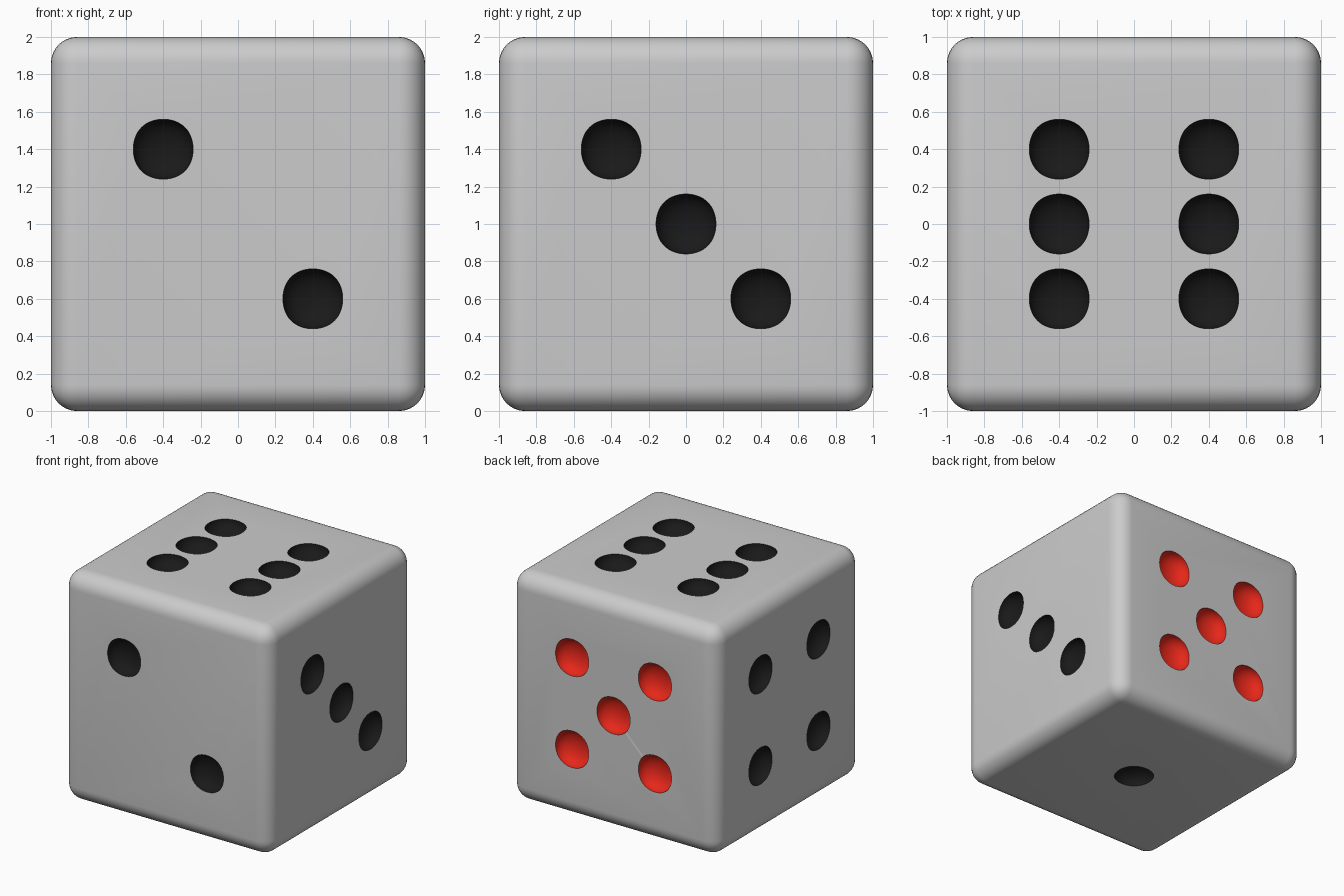
import bpy, bmesh
from mathutils import Matrix, Vector

if "Cube" in bpy.data.objects:
    bpy.data.objects.remove(bpy.data.objects["Cube"])

PITCH, RADIUS, DEPTH = 0.4, 0.16, 0.11
FIT = 1 / 0.8395  # a subdivided cube shrinks by this factor


def material(name, color):
    m = bpy.data.materials.new(name)
    m.diffuse_color = color
    m.use_nodes = True
    m.node_tree.nodes["Principled BSDF"].inputs["Base Color"].default_value = m.diffuse_color
    return m


def add_object(name, bm, mats):
    me = bpy.data.meshes.new(name)
    bm.to_mesh(me)
    bm.free()
    for m in mats:
        me.materials.append(m)
    ob = bpy.data.objects.new(name, me)
    bpy.context.collection.objects.link(ob)
    return ob


grey = material("body_grey", (0.8, 0.8, 0.8, 1))
black = material("pip_black", (0.01, 0.01, 0.01, 1))
red = material("pip_red", (0.8, 0.02, 0.01, 1))

# Rounded cube body
bm = bmesh.new()
bmesh.ops.create_cube(bm, size=2, matrix=Matrix.Translation((0, 0, 1)))
bmesh.ops.bevel(bm, geom=bm.edges[:], offset=0.14, segments=8,
                profile=0.5, affect='EDGES')
body = add_object("die_body", bm, [grey, black, red])

# Pip layouts on each face: normal, face u axis, face v axis, pips, material
four = [(-1, -1), (1, -1), (-1, 1), (1, 1)]
X, Y, Z = Vector((1, 0, 0)), Vector((0, 1, 0)), Vector((0, 0, 1))
faces = [
    (-Y, X, Z, [(-1, 1), (1, -1)], 1),
    (X, Y, Z, [(-1, 1), (0, 0), (1, -1)], 1),
    (Z, X, Y, four + [(-1, 0), (1, 0)], 1),
    (Y, -X, Z, four + [(0, 0)], 2),
    (-X, -Y, Z, four, 1),
    (-Z, X, -Y, [(0, 0)], 1),
]

# Soft bowl-shaped cutters, one for every pip
bm = bmesh.new()
for n, u, v, pips, mat in faces:
    for a, b in pips:
        centre = Z + n + PITCH * (a * u + b * v)
        basis = Matrix((u * RADIUS, v * RADIUS, n * DEPTH)).transposed().to_4x4()
        made = bmesh.ops.create_cube(
            bm, size=2 * FIT, matrix=Matrix.Translation(centre) @ basis)
        for f in {f for w in made["verts"] for f in w.link_faces}:
            f.material_index = mat
            f.smooth = True
cutter = add_object("pip_cutter", bm, [grey, black, red])
sub = cutter.modifiers.new("round", 'SUBSURF')
sub.levels = sub.render_levels = 4
cutter.hide_render = True

# Carve the pips and bake the result
cut = body.modifiers.new("pips", 'BOOLEAN')
cut.operation, cut.solver, cut.object = 'DIFFERENCE', 'EXACT', cutter
bpy.context.view_layer.objects.active = body
body.select_set(True)
bpy.ops.object.modifier_apply(modifier="pips")
bpy.data.objects.remove(cutter)
bpy.ops.object.shade_smooth_by_angle(angle=0.6)
